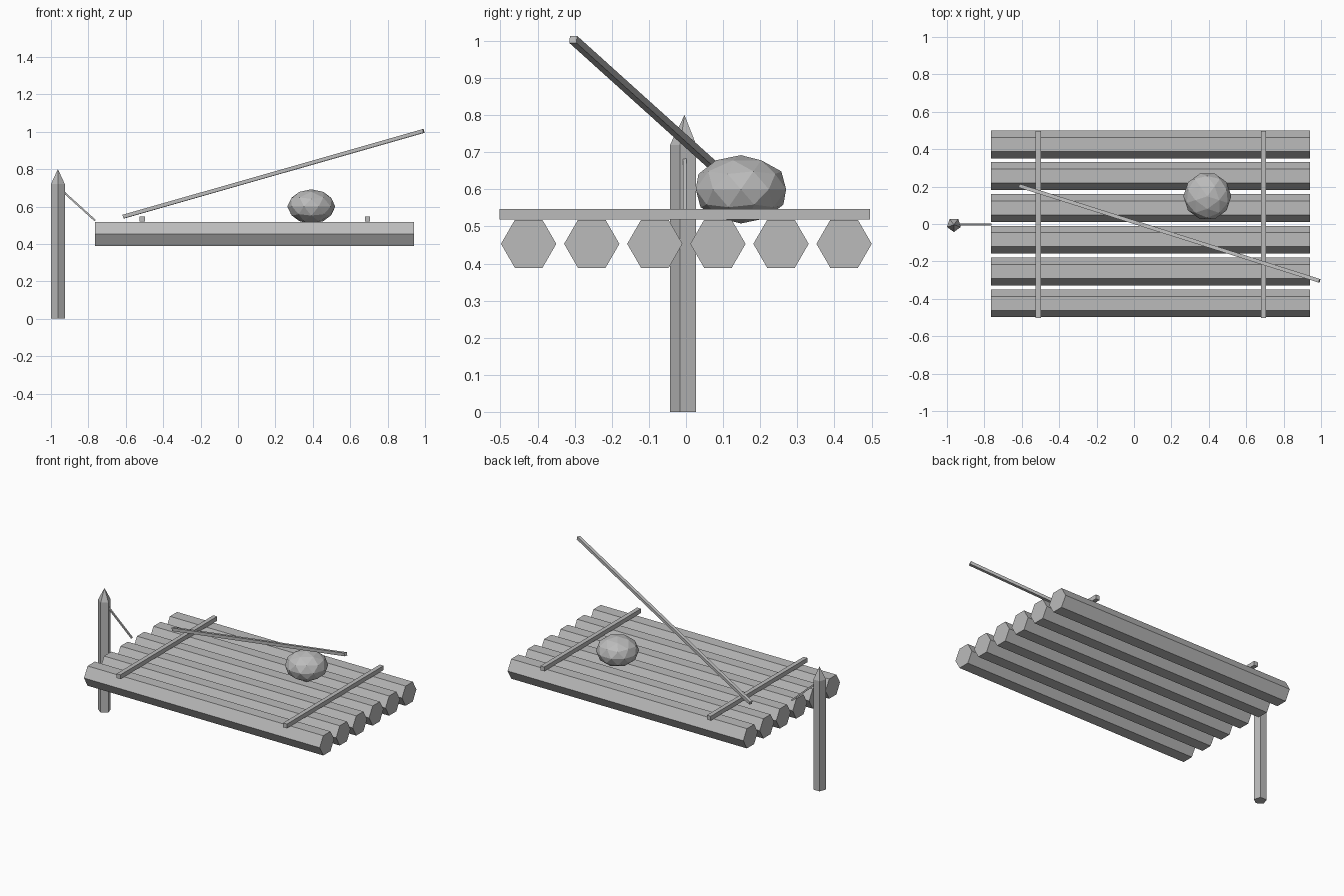
import bpy, math
from mathutils import Vector, Matrix

if "Cube" in bpy.data.objects:
    bpy.data.objects.remove(bpy.data.objects["Cube"])

wood = bpy.data.materials.new("plain_grey")
wood.diffuse_color = (0.5, 0.5, 0.5, 1)
wood.use_nodes = True
wood.node_tree.nodes["Principled BSDF"].inputs["Base Color"].default_value = wood.diffuse_color


def finish(name):
    ob = bpy.context.object
    ob.name = name
    ob.data.materials.append(wood)
    return ob


def beam(name, start, end, width):
    """Square bar between two points, with its sides kept upright."""
    a, b = Vector(start), Vector(end)
    bpy.ops.mesh.primitive_cube_add(size=1)
    ob = finish(name)
    turn = (b - a).to_track_quat('Y', 'Z').to_matrix().to_4x4()
    size = Matrix.Diagonal((width, (b - a).length, width, 1))
    ob.data.transform(Matrix.Translation((a + b) / 2) @ turn @ size)
    return ob


# Six hexagonal logs with flat tops
for i in range(6):
    bpy.ops.mesh.primitive_cylinder_add(vertices=6, radius=0.0745, depth=1.705)
    log = finish(f"deck_log_{i + 1}")
    log.data.transform(Matrix.Rotation(math.pi / 2, 4, 'Y') )
    # Blender's hexagon has corners on +-y, so the flats face up and down
    log.location = (0.0875, -0.424 + 0.17 * i, 0.453)

# Two cross bars lying on the logs
for i, x in enumerate((-0.512, 0.692)):
    beam(f"cross_bar_{i + 1}", (x, -0.503, 0.533), (x, 0.496, 0.533), 0.028)

# Long pole leaning up over the deck
beam("pole", (-0.612, 0.204, 0.546), (0.992, -0.304, 1.004), 0.02)

# Mooring post: five-sided shaft and pointed tip
for name, z, height, tip in (("post_shaft", 0, 0.72, 0.039), ("post_tip", 0.72, 0.08, 0)):
    bpy.ops.mesh.primitive_cone_add(vertices=5, radius1=0.039, radius2=tip, depth=height)
    part = finish(name)
    part.data.transform(Matrix.Rotation(math.pi, 4, 'Z'))
    part.location = (-0.963, -0.004, z + height / 2)

# Mooring rope from the post to the deck
beam("rope", (-0.945, -0.003, 0.689), (-0.764, -0.003, 0.525), 0.01)

# Faceted boulder resting on the logs
bpy.ops.mesh.primitive_ico_sphere_add(subdivisions=2, radius=1)
rock = finish("boulder")
rock.data.transform(Matrix.Translation((0.392, 0.148, 0.6))
                    @ Matrix.Diagonal((0.128, 0.128, 0.092, 1))
                    @ Matrix.Rotation(math.radians(-18), 4, 'Z'))
